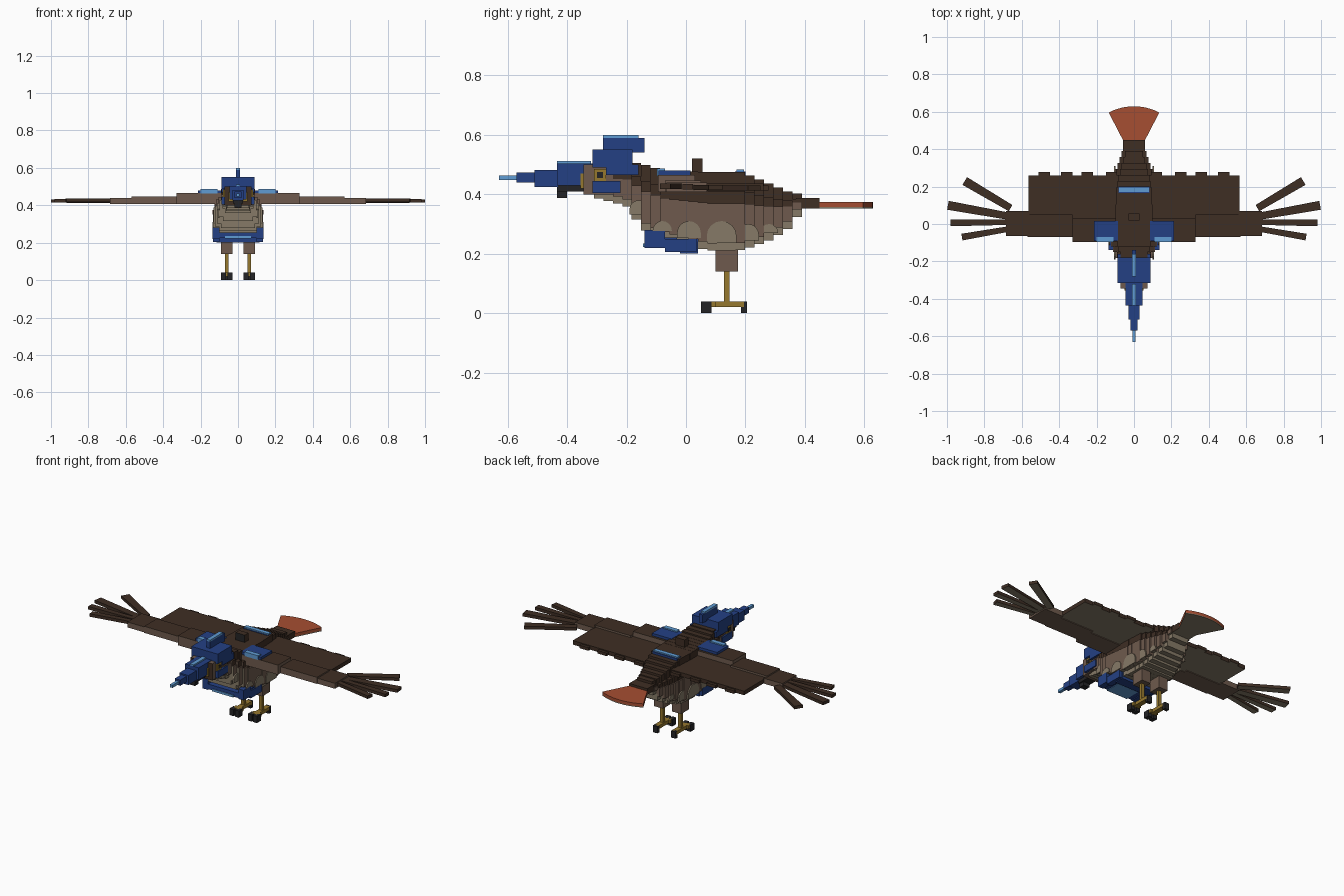
import bpy, bmesh, math
from mathutils import Matrix, Vector

cube = bpy.data.objects.get("Cube")
if cube:
    bpy.data.objects.remove(cube, do_unlink=True)


def material(name, *rgb):
    mat = bpy.data.materials.new(name)
    colour = [((c / 255 + .055) / 1.055) ** 2.4 for c in rgb] + [1]
    mat.diffuse_color = colour
    mat.use_nodes = True
    mat.node_tree.nodes["Principled BSDF"].inputs["Base Color"].default_value = colour
    return mat


dark = material("dark brown", 62, 46, 36)
brown = material("mid brown", 110, 90, 77)
tan = material("pale tan", 134, 122, 103)
blue = material("deep blue", 36, 64, 132)
sky = material("light blue", 96, 156, 212)
rust = material("rust orange", 166, 78, 50)
gold = material("old gold", 150, 120, 46)
black = material("near black", 36, 36, 38)


def finish(name, bm, side, top=None, bottom=None, front=None):
    """Colour faces by direction and make the object."""
    bmesh.ops.recalc_face_normals(bm, faces=bm.faces)
    mesh = bpy.data.meshes.new(name)
    for mat in (side, top or side, bottom or side, front or side):
        mesh.materials.append(mat)
    for f in bm.faces:
        f.normal_update()
        n = f.normal
        f.material_index = 1 if n.z > .9 else 2 if n.z < -.9 else 3 if n.y < -.9 else 0
    bm.to_mesh(mesh)
    bm.free()
    obj = bpy.data.objects.new(name, mesh)
    bpy.context.collection.objects.link(obj)
    return obj


def box(name, mat, xs, ys, zs, **colours):
    bm = bmesh.new()
    bounds = (xs, ys, zs)
    size = [b - a for a, b in bounds]
    mid = [(a + b) / 2 for a, b in bounds]
    bmesh.ops.create_cube(bm, size=1, matrix=Matrix.Translation(mid) @ Matrix.Diagonal(size + [1]))
    return finish(name, bm, mat, **colours)


def mid_box(name, mat, half, ys, zs, **colours):
    return box(name, mat, (-half, half), ys, zs, **colours)


def pair(name, mat, xs, ys, zs, **colours):
    box("left_" + name, mat, xs, ys, zs, **colours)
    box("right_" + name, mat, (-xs[1], -xs[0]), ys, zs, **colours)


def slab(name, mat, points, offset, **colours):
    """Extrude a closed outline along an offset."""
    bm = bmesh.new()
    face = bm.faces.new([bm.verts.new(p) for p in points])
    ext = bmesh.ops.extrude_face_region(bm, geom=[face])
    verts = [v for v in ext["geom"] if isinstance(v, bmesh.types.BMVert)]
    bmesh.ops.translate(bm, verts=verts, vec=offset)
    if not any(f for f in bm.faces if f is face):
        bm.faces.new([v for v in bm.verts if v not in verts])
    return finish(name, bm, mat, **colours)


# Body stations: y, underside, top, half width
stations = [(-.31, .39, .5, .07), (-.2, .36, .51, .083), (-.14, .28, .5, .11),
            (-.08, .25, .48, .13), (.08, .21, .475, .133), (.19, .212, .475, .125),
            (.27, .24, .44, .105), (.34, .28, .41, .078), (.39, .345, .4, .06)]


def body_at(y):
    for a, b in zip(stations, stations[1:]):
        if y <= b[0]:
            t = (y - a[0]) / (b[0] - a[0])
            return [p + (q - p) * t for p, q in zip(a[1:], b[1:])]
    return stations[-1][1:]


# Stepped body slices: belly, flank, shoulder and back
count = 22
start, end = stations[0][0], stations[-1][0]
step = (end - start) / count
for i in range(count):
    ys = (start + i * step, start + (i + 1) * step)
    low, high, half = body_at(sum(ys) / 2)
    split = low + (high - low) * .6
    ridge = split + (high - split) * .4
    mid_box("belly_slice", tan, half * .82, ys, (low, low + .04))
    mid_box("flank_slice", brown, half, ys, (low + .025, split), front=tan, bottom=tan)
    mid_box("shoulder_slice", dark, half * .94, ys, (split, ridge), front=brown)
    mid_box("back_slice", dark, half * .74, ys, (ridge, high))

# Rounded pale feather patches on the flanks
for y, width, top in ((-.16, .06, .38), (-.08, .065, .31), (.01, .08, .31),
                      (.12, .1, .31), (.21, .07, .3), (.28, .06, .3)):
    low, high, half = body_at(y)
    r = width / 2
    for s in (-1, 1):
        arc = [(s * (half - .003), y + r * math.cos(a), top - r + r * math.sin(a))
               for a in (math.pi * k / 8 for k in range(9))]
        base = [(s * (half - .003), y + e * r, low + .026) for e in (-1, 1)]
        slab("flank_patch", tan, arc + base, Vector((s * .008, 0, 0)))

# Head, eyes and beak
mid_box("head", brown, .072, (-.345, -.16), (.4, .5), front=dark)
pair("eye", gold, (.068, .08), (-.31, -.27), (.445, .485))
pair("pupil", black, (.078, .083), (-.3, -.28), (.455, .475))
mid_box("beak_gape", gold, .05, (-.355, -.32), (.42, .47))
mid_box("beak", black, .028, (-.435, -.34), (.41, .45))
mid_box("beak_hook", black, .02, (-.435, -.4), (.388, .42))

# Helmet with stepped lance and crest
mid_box("helmet_crown", blue, .087, (-.315, -.18), (.49, .55))
pair("helmet_side", blue, (.06, .087), (-.27, -.16), (.465, .5))
pair("helmet_cheek", blue, (.06, .087), (-.315, -.22), (.405, .445))
mid_box("helmet_brow", blue, .045, (-.435, -.31), (.43, .503))
mid_box("brow_strip", sky, .012, (-.435, -.32), (.5, .512))
mid_box("lance_base", blue, .03, (-.51, -.43), (.425, .482))
mid_box("lance_middle", blue, .018, (-.57, -.5), (.44, .474))
mid_box("lance_tip", sky, .009, (-.63, -.56), (.448, .464))
mid_box("crest", blue, .012, (-.28, -.14), (.54, .59))
mid_box("crest_strip", sky, .012, (-.28, -.16), (.59, .6))

# Belly armour
mid_box("breast_guard", blue, .125, (-.14, -.03), (.225, .255))
mid_box("keel_guard", blue, .115, (-.02, .04), (.2, .25))
mid_box("breast_strip", sky, .07, (-.145, -.05), (.222, .235))
pair("breast_post", blue, (.1, .135), (-.14, -.07), (.22, .28))
pair("keel_post", blue, (.1, .133), (-.07, .035), (.205, .25))

# Back fittings
mid_box("back_plate", blue, .082, (.165, .2), (.46, .477))
mid_box("back_strip", sky, .08, (.17, .195), (.47, .484))
mid_box("back_knob", dark, .03, (.02, .055), (.47, .52), front=black)

# Wings: panel with uneven trailing edge, stepped arm and wrist
pair("wing_panel", dark, (.07, .565), (-.06, .26), (.412, .436), bottom=tan)
for x in (.12, .25, .36, .48):
    pair("trailing_feather", dark, (x - .03, x + .03), (.2, .277), (.412, .43), bottom=tan)
pair("wing_upper_arm", brown, (.07, .33), (-.095, .03), (.408, .465), top=dark)
pair("wing_forearm", brown, (.33, .57), (-.07, .05), (.408, .447), top=dark)
pair("wing_wrist", brown, (.56, .685), (-.065, .07), (.408, .44), top=dark)
pair("shoulder_pad", blue, (.085, .215), (-.092, .015), (.43, .48))
pair("shoulder_strip", sky, (.11, .2), (-.097, -.07), (.462, .487))

# Fanned wingtip feathers
tips = (((.66, .085), (.905, .23)), ((.66, .04), (.995, .1)),
        ((.66, .01), (.98, .006)), ((.66, -.025), (.92, -.07)))
for i, (root, tip) in enumerate(tips):
    for s in (-1, 1):
        a, b = Vector((s * root[0], root[1], 0)), Vector((s * tip[0], tip[1], 0))
        along = (b - a).normalized()
        across = Vector((-along.y, along.x, 0))
        w = .024 if i < 2 else .018
        outline = [a + across * w * .8, a - across * w * .8, b - across * w, b + across * w]
        lift = Vector((0, 0, .412 + i * .002))
        slab("wingtip_feather", dark, [p + lift for p in outline], Vector((0, 0, .018)), bottom=tan)

# Tail stem and fan
mid_box("tail_stem", dark, .06, (.37, .45), (.352, .388), bottom=tan)
hub, spread, parts = Vector((0, .335, .357)), math.radians(27.4), 5
for i in range(parts):
    angles = [spread * (2 * (i + k / 3) / parts - 1) for k in range(4)]
    rim = [hub + .294 * Vector((math.sin(a), math.cos(a), 0)) for a in angles]
    inner = [hub + .1 * Vector((math.sin(a), math.cos(a), 0)) for a in (angles[-1], angles[0])]
    slab("tail_feather", rust, rim + inner, Vector((0, 0, .017)))
    slab("tail_feather_underside", tan, rim + inner, Vector((0, 0, -.005)))

# Legs and feet
pair("thigh", brown, (.03, .09), (.1, .175), (.14, .25))
pair("shank", gold, (.05, .07), (.128, .146), (.03, .145))
pair("foot", gold, (.045, .075), (.07, .195), (.02, .04))
pair("toe_bar", gold, (.035, .085), (.08, .1), (.02, .04))
pair("inner_claw", black, (.03, .056), (.05, .086), (0, .04))
pair("outer_claw", black, (.064, .09), (.05, .086), (0, .04))
pair("rear_claw", black, (.045, .075), (.185, .205), (0, .04))
